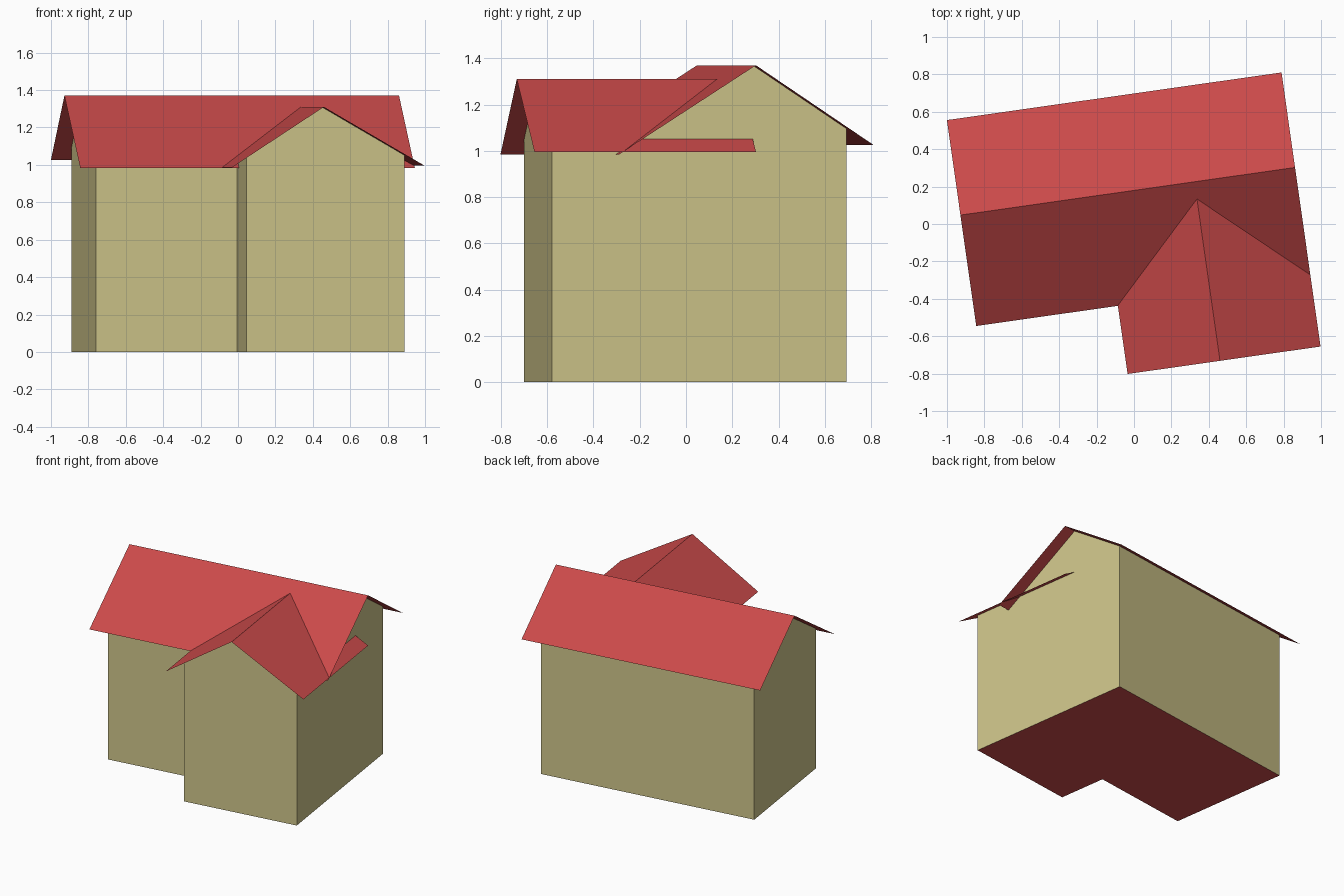
import bpy
import math

cube = bpy.data.objects.get("Cube")
if cube:
    bpy.data.objects.remove(cube, do_unlink=True)

TURN = math.radians(8.1)   # the whole house is turned on its plot


def make_material(name, colour):
    mat = bpy.data.materials.new(name)
    mat.use_nodes = True
    mat.diffuse_color = (*colour, 1)
    bsdf = next(n for n in mat.node_tree.nodes if n.type == "BSDF_PRINCIPLED")
    bsdf.inputs["Base Color"].default_value = (*colour, 1)
    return mat


tan = make_material("tan wall", (0.62, 0.56, 0.255))
red = make_material("red roof", (0.59, 0.068, 0.068))


def make_part(name, polygons, mat):
    """Flat polygons, each a list of corners, turned with the house."""
    verts, faces = [], []
    for poly in polygons:
        faces.append(range(len(verts), len(verts) + len(poly)))
        verts += poly
    mesh = bpy.data.meshes.new(name)
    mesh.from_pydata(verts, [], [list(f) for f in faces])
    mesh.materials.append(mat)
    obj = bpy.data.objects.new(name, mesh)
    obj.rotation_euler.z = TURN
    bpy.context.collection.objects.link(obj)
    return obj


# Wall lines
left, right, back, front = -0.815, 0.80, 0.588, -0.335
wing_left, wing_front = -0.054, -0.70

# Roof ridges and eaves
main_ridge, main_top = 0.178, 1.37
back_eave, front_eave = (0.691, 1.026), (-0.421, 0.984)
wing_ridge, wing_top = 0.352, 1.31
wing_left_eave, wing_right_eave = (-0.147, 0.985), (0.895, 0.996)
roof_left, roof_right, roof_front = -0.912, 0.895, -0.789


def slope(ridge, top, eave):
    return (top - eave[1]) / abs(ridge - eave[0])


def main_z(y):
    eave = back_eave if y > main_ridge else front_eave
    return main_top - slope(main_ridge, main_top, eave) * abs(y - main_ridge)


def wing_z(x):
    eave = wing_right_eave if x > wing_ridge else wing_left_eave
    return wing_top - slope(wing_ridge, wing_top, eave) * abs(x - wing_ridge)


# Walls, reaching up to the roof sheets
meet = main_ridge - (main_top - wing_z(right)) / slope(main_ridge, main_top, front_eave)
back_wall = [(right, back, 0), (left, back, 0),
             (left, back, main_z(back)), (right, back, main_z(back))]
left_gable = [(left, back, 0), (left, front, 0), (left, front, main_z(front)),
              (left, main_ridge, main_top), (left, back, main_z(back))]
front_wall = [(left, front, 0), (wing_left, front, 0),
              (wing_left, front, main_z(front)), (left, front, main_z(front))]
wing_side = [(wing_left, front, 0), (wing_left, wing_front, 0),
             (wing_left, wing_front, wing_z(wing_left)),
             (wing_left, front, wing_z(wing_left))]
wing_gable = [(wing_left, wing_front, 0), (right, wing_front, 0),
              (right, wing_front, wing_z(right)),
              (wing_ridge, wing_front, wing_top),
              (wing_left, wing_front, wing_z(wing_left))]
right_gable = [(right, wing_front, 0), (right, back, 0),
               (right, back, main_z(back)), (right, main_ridge, main_top),
               (right, meet, wing_z(right)), (right, wing_front, wing_z(right))]
make_part("walls", [back_wall, left_gable, front_wall, wing_side,
                    wing_gable, right_gable], tan)

# L-shaped floor, facing down
make_part("floor", [[(left, front, 0), (left, back, 0), (right, back, 0),
                     (right, wing_front, 0), (wing_left, wing_front, 0),
                     (wing_left, front, 0)]], red)

# Main roof: two thin sheets from ridge to eaves
make_part("main_roof", [
    [(roof_left, front_eave[0], front_eave[1]), (roof_right, front_eave[0], front_eave[1]),
     (roof_right, main_ridge, main_top), (roof_left, main_ridge, main_top)],
    [(roof_left, main_ridge, main_top), (roof_right, main_ridge, main_top),
     (roof_right, back_eave[0], back_eave[1]), (roof_left, back_eave[0], back_eave[1])],
], red)

# Wing roof: two thin sheets running back under the main ridge
wing_sheets = []
for x, z in (wing_left_eave, wing_right_eave):
    sheet = [(x, roof_front, z), (wing_ridge, roof_front, wing_top),
             (wing_ridge, main_ridge, wing_top), (x, main_ridge, z)]
    wing_sheets.append(sheet if x < wing_ridge else sheet[::-1])
make_part("wing_roof", wing_sheets, red)
